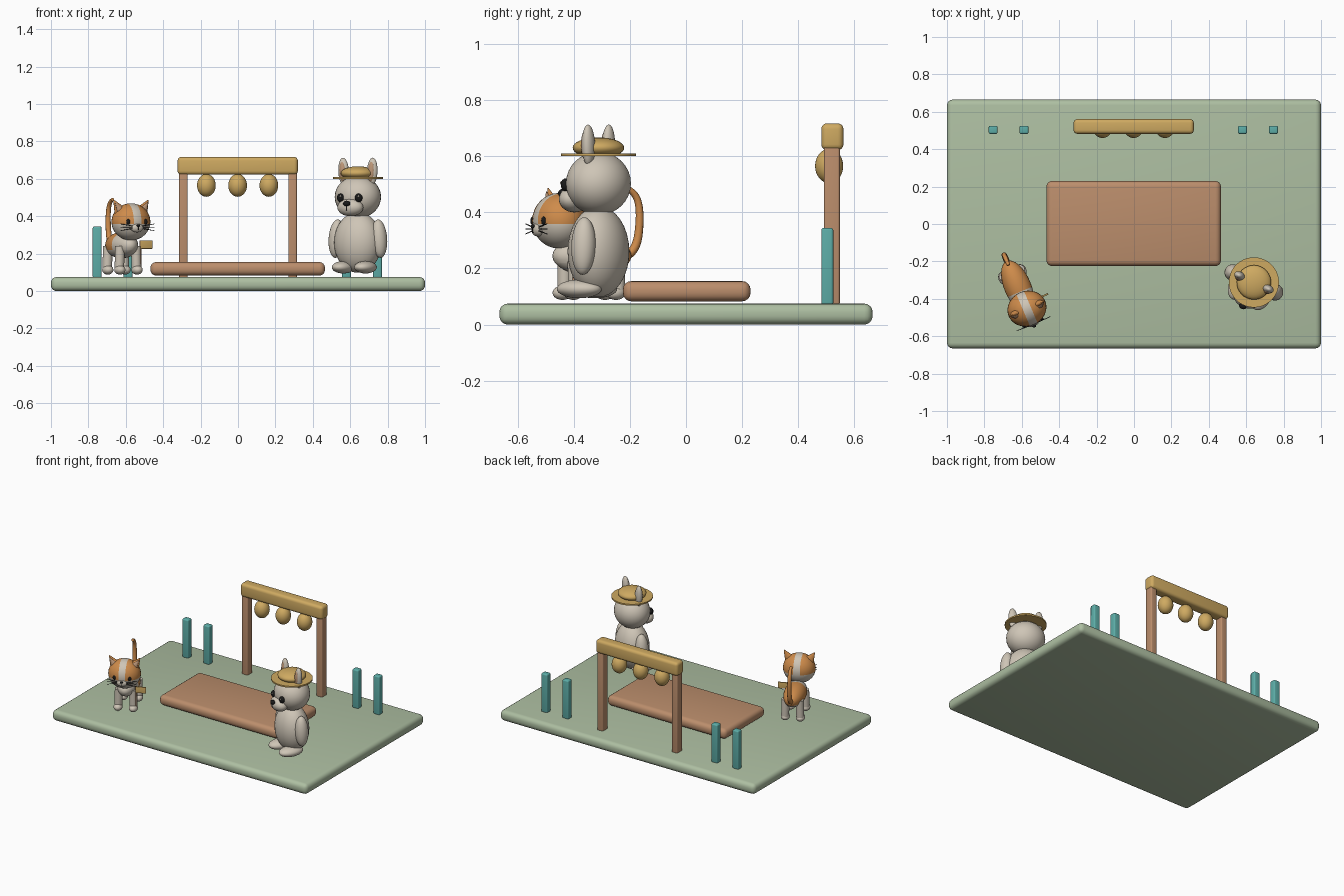
import bpy, bmesh
from math import radians
from mathutils import Matrix, Vector

cube = bpy.data.objects.get("Cube")
if cube:
    bpy.data.objects.remove(cube, do_unlink=True)


def material(name, rgb):
    m = bpy.data.materials.new(name)
    m.use_nodes = True
    m.diffuse_color = (*rgb, 1)
    m.node_tree.nodes["Principled BSDF"].inputs["Base Color"].default_value = (*rgb, 1)
    return m


GREEN = material("sage green", (.42, .52, .36))
BROWN = material("clay brown", (.50, .27, .15))
GOLD = material("straw gold", (.62, .40, .12))
TEAL = material("teal", (.11, .42, .39))
CREAM = material("warm cream", (.62, .56, .47))
ORANGE = material("ginger orange", (.62, .26, .07))
BLACK = material("black", (.01, .01, .01))
TAN = material("inner ear tan", (.50, .30, .18))
WORLD = Matrix()


def finish(name, bm, frame, mats):
    me = bpy.data.meshes.new(name)
    bm.to_mesh(me)
    bm.free()
    ob = bpy.data.objects.new(name, me)
    bpy.context.collection.objects.link(ob)
    ob.matrix_world = frame
    for m in mats:
        me.materials.append(m)
    bpy.ops.object.select_all(action="DESELECT")
    ob.select_set(True)
    bpy.context.view_layer.objects.active = ob
    bpy.ops.object.shade_smooth_by_angle(angle=radians(35))
    return ob


def box(name, lo, hi, bevel, mat, frame=WORLD):
    lo, hi = Vector(lo), Vector(hi)
    bm = bmesh.new()
    bmesh.ops.create_cube(bm, size=1)
    bmesh.ops.scale(bm, vec=hi - lo, verts=bm.verts)
    bmesh.ops.translate(bm, vec=(lo + hi) / 2, verts=bm.verts)
    bmesh.ops.bevel(bm, geom=bm.edges[:], offset=bevel, segments=4, profile=.5, affect="EDGES")
    return finish(name, bm, frame, [mat])


def ball(name, loc, radii, mat, frame=WORLD, tilt=0, cuts=(), rule=None, second=None):
    """Ellipsoid; optional cuts split it and rule picks the faces of the second colour."""
    bm = bmesh.new()
    bmesh.ops.create_uvsphere(bm, u_segments=32, v_segments=16, radius=1)
    bmesh.ops.scale(bm, vec=radii, verts=bm.verts)
    for co, no in cuts:
        bmesh.ops.bisect_plane(bm, geom=bm.verts[:] + bm.edges[:] + bm.faces[:],
                               plane_co=co, plane_no=no)
    if rule:
        for f in bm.faces:
            f.material_index = int(rule(f.calc_center_median()))
    bm.transform(Matrix.Translation(loc) @ Matrix.Rotation(tilt, 4, "Y"))
    return finish(name, bm, frame, [mat, second] if second else [mat])


def rod(name, a, b, r1, r2, mat, frame=WORLD, sides=24, flat=1):
    """Cylinder or cone from a to b, optionally flattened front to back."""
    a, b = Vector(a), Vector(b)
    bm = bmesh.new()
    bmesh.ops.create_cone(bm, cap_ends=True, segments=sides, radius1=r1, radius2=r2,
                          depth=(b - a).length)
    turn = Vector((0, 0, 1)).rotation_difference(b - a).to_matrix().to_4x4()
    bm.transform(Matrix.Translation((a + b) / 2) @ turn @ Matrix.Diagonal((1, flat, 1, 1)))
    return finish(name, bm, frame, [mat])


def tube(name, points, radii, mat, frame):
    cu = bpy.data.curves.new(name, "CURVE")
    cu.dimensions = "3D"
    cu.bevel_depth = 1
    cu.bevel_resolution = 3
    cu.use_fill_caps = True
    s = cu.splines.new("NURBS")
    s.points.add(len(points) - 1)
    for p, co, r in zip(s.points, points, radii):
        p.co = (*co, 1)
        p.radius = r
    s.order_u = 3
    s.use_endpoint_u = True
    ob = bpy.data.objects.new(name, cu)
    cu.materials.append(mat)
    bpy.context.collection.objects.link(ob)
    ob.matrix_world = frame


def place(x, y, degrees):
    return Matrix.Translation((x, y, 0)) @ Matrix.Rotation(radians(degrees), 4, "Z")


SIDES = (("left", 1), ("right", -1))

# Ground and stage
box("ground_slab", (-1, -.665, 0), (1, .665, .075), .03, GREEN)
box("stage", (-.468, -.225, .083), (.465, .23, .155), .03, BROWN)

# Lantern arch
for side, s in SIDES:
    box(side + "_arch_post", (s * .292 - .023, .491, .07), (s * .292 + .023, .548, .64), .008, BROWN)
box("arch_beam", (-.323, .482, .622), (.32, .561, .717), .02, GOLD)
for i in (-1, 0, 1):
    ball("lantern", (i * .167 - .002, .51, .565), (.05, .05, .061), GOLD)

# Teal posts
for x in (-.753, -.588, .58, .746):
    box("teal_post", (x - .024, .482, .07), (x + .024, .525, .345), .009, TEAL)

# Bear with a straw hat
B = place(.641, -.312, -25)
ball("bear_body", (0, 0, .26), (.132, .105, .162), CREAM, B)
ball("bear_head", (0, 0, .503), (.126, .114, .113), CREAM, B)
ball("bear_muzzle", (0, -.095, .447), (.073, .05, .047), CREAM, B)
ball("bear_nose", (0, -.142, .468), (.02, .014, .015), BLACK, B)
box("bear_mouth", (-.003, -.146, .432), (.003, -.138, .455), .001, BLACK, B)
for side, s in SIDES:
    ball(side + "_bear_eye", (s * .053, -.104, .498), (.021, .017, .023), BLACK, B)
    ball(side + "_bear_eye_glint", (s * .053 + .006, -.119, .506), (.005, .004, .005), CREAM, B)
    ball(side + "_bear_arm", (s * .126, 0, .28), (.042, .044, .103), CREAM, B, -s * .08)
    ball(side + "_bear_foot", (s * .066, -.045, .127), (.054, .085, .033), CREAM, B)
    ball(side + "_bear_ear", (s * .084, 0, .638), (.03, .022, .075), CREAM, B, s * .06)
    ball(side + "_bear_inner_ear", (s * .084, -.012, .638), (.019, .015, .054), TAN, B, s * .06)
rod("hat_brim", (0, 0, .6), (0, 0, .61), .134, .134, GOLD, B, 48)
ball("hat_crown", (0, 0, .63), (.092, .092, .037), GOLD, B)

# Ginger cat: coat split into cream and orange patches
C = place(-.62, -.34, 23)
X, Y, Z = Vector((1, 0, 0)), Vector((0, 1, 0)), Vector((0, 0, 1))
ball("cat_body", (0, .005, .245), (.072, .15, .07), CREAM, C,
     cuts=((Y * -.03, Y), (Z * -.025, Z)),
     rule=lambda c: c.y > -.03 and c.z > -.025, second=ORANGE)
ball("cat_head", (0, -.122, .37), (.106, .094, .099), CREAM, C,
     cuts=((X * .022, X), (X * -.022, X), (Z * -.012, Z)),
     rule=lambda c: abs(c.x) > .022 and c.z > -.012, second=ORANGE)
ball("cat_muzzle", (0, -.204, .338), (.036, .02, .024), CREAM, C)
ball("cat_nose", (0, -.224, .35), (.01, .007, .007), BLACK, C)
box("cat_mouth", (-.002, -.226, .327), (.002, -.221, .345), .001, BLACK, C)
for side, s in SIDES:
    ball(side + "_cat_eye", (s * .05, -.203, .37), (.011, .008, .015), BLACK, C)
    rod(side + "_cat_ear", (s * .062, -.122, .425), (s * .1, -.122, .486), .036, .003, ORANGE, C, 24, .6)
    rod(side + "_cat_inner_ear", (s * .066, -.136, .432), (s * .095, -.131, .474), .022, .002, TAN, C, 24, .6)
    for k in (-1, 0, 1):
        rod(side + "_whisker", (s * .03, -.212, .341 + k * .007),
            (s * .098, -.21, .341 + k * .018), .0022, .0015, BLACK, C, 8)
    for end, y in (("front", -.08), ("back", .085)):
        rod(f"{side}_{end}_cat_leg", (s * .05, y, .11), (s * .046, y, .24), .025, .027, CREAM, C)
        ball(f"{side}_{end}_cat_paw", (s * .05, y - .008, .113), (.029, .036, .025), CREAM, C)
tube("cat_tail", [(0, .12, .24), (0, .175, .25), (0, .195, .39), (0, .175, .475), (0, .13, .49)],
     [.016, .016, .014, .012, .009], ORANGE, C)

# Little flag beside the cat
rod("flag_stick", (.068, -.093, .12), (.068, -.093, .27), .005, .005, BROWN, C, 12)
box("flag_plate", (.066, -.098, .226), (.135, -.089, .27), .002, GOLD, C)
